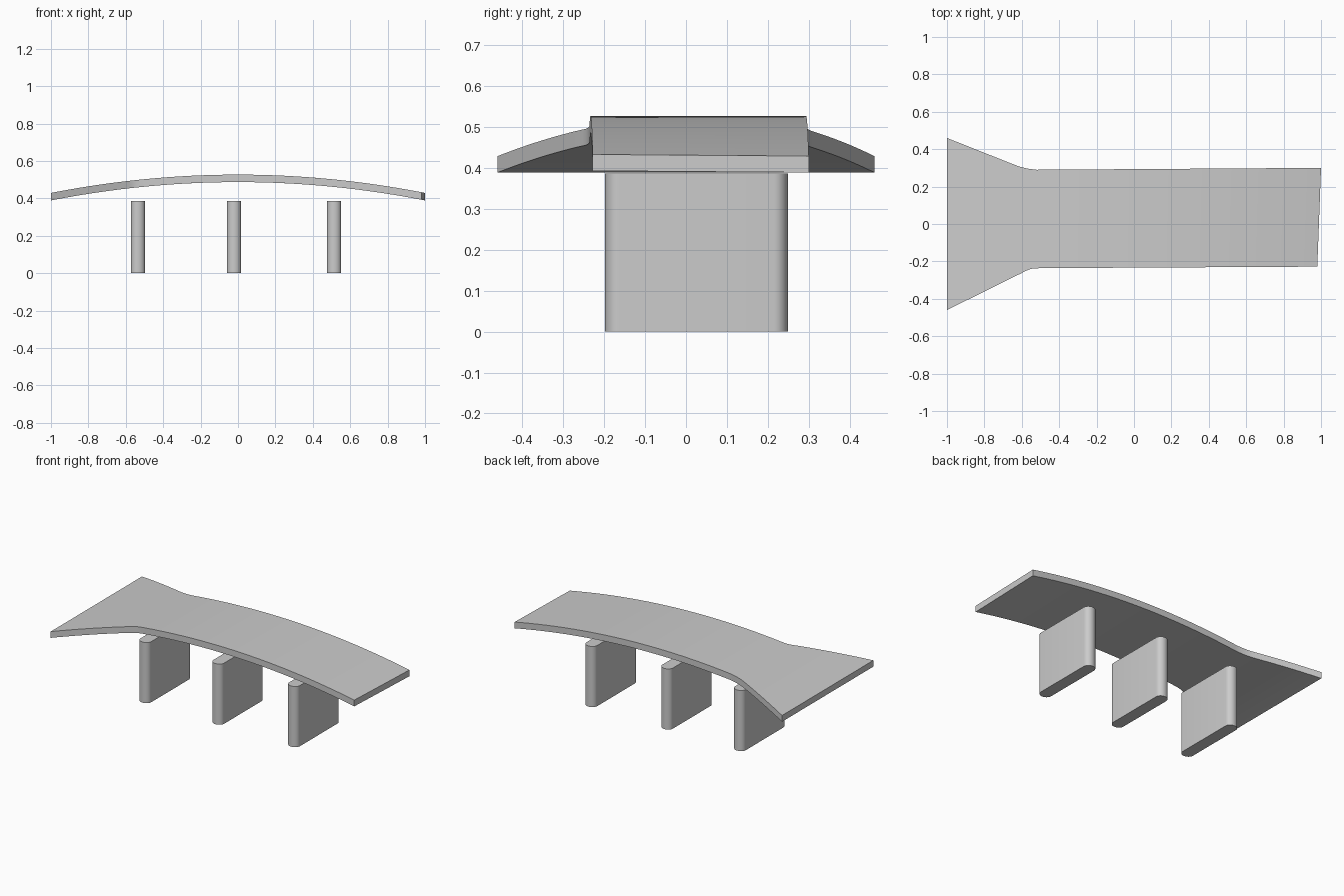
import bpy, bmesh
from math import sin, cos, pi

if "Cube" in bpy.data.objects:
    bpy.data.objects.remove(bpy.data.objects["Cube"])


def make_object(name, bm):
    bmesh.ops.recalc_face_normals(bm, faces=bm.faces)
    mesh = bpy.data.meshes.new(name)
    bm.to_mesh(mesh)
    bm.free()
    obj = bpy.data.objects.new(name, mesh)
    bpy.context.collection.objects.link(obj)
    bpy.ops.object.select_all(action='DESELECT')
    obj.select_set(True)
    bpy.context.view_layer.objects.active = obj
    bpy.ops.object.shade_smooth_by_angle(angle=0.5)
    return obj


def interp(points, x):
    for (x0, y0), (x1, y1) in zip(points, points[1:]):
        if x <= x1:
            return y0 + (y1 - y0) * (x - x0) / (x1 - x0)
    return points[-1][1]


# Arched deck: plan edges flare at the left end, right end is slightly skewed
BACK = [(-1, .46), (-.66, .325), (-.61, .306), (-.57, .296), (-.52, .29), (1, .30)]
FRONT = [(-1, -.46), (-.60, -.262), (-.57, -.246), (-.54, -.238), (-.50, -.236), (.98, -.228)]
THICKNESS = 0.04


def deck_height(x):
    return 0.527 - 0.098 * x * x


bm = bmesh.new()
rings = []
N = 100
for i in range(N + 1):
    t = i / N
    xb, xf = -1 + 2 * t, -1 + 1.98 * t
    yb, yf = interp(BACK, xb), interp(FRONT, xf)
    zb, zf = deck_height(xb), deck_height(xf)
    rings.append([bm.verts.new(p) for p in (
        (xf, yf, zf), (xb, yb, zb),
        (xb, yb, zb - THICKNESS), (xf, yf, zf - THICKNESS))])
for a, b in zip(rings, rings[1:]):
    for k in range(4):
        m = (k + 1) % 4
        bm.faces.new((a[k], a[m], b[m], b[k]))
bm.faces.new(rings[0])
bm.faces.new(rings[-1])
make_object("bridge_deck", bm)


# Round-ended piers
def pier(name, x, half_w=0.038, y0=-0.198, y1=0.249, height=0.387, steps=16):
    bm = bmesh.new()
    depth = 0.034
    outline = []
    for yc, start in ((y1 - depth, 0), (y0 + depth, pi)):
        for i in range(steps + 1):
            a = start + pi * i / steps
            outline.append((x + half_w * cos(a), yc + depth * sin(a), 0))
    base = bm.faces.new([bm.verts.new(p) for p in outline])
    top = bmesh.ops.extrude_face_region(bm, geom=[base], use_keep_orig=True)
    verts = [v for v in top["geom"] if isinstance(v, bmesh.types.BMVert)]
    bmesh.ops.translate(bm, verts=verts, vec=(0, 0, height))
    make_object(name, bm)


for name, x in (("left_pier", -.535), ("middle_pier", -.021), ("right_pier", .514)):
    pier(name, x)
